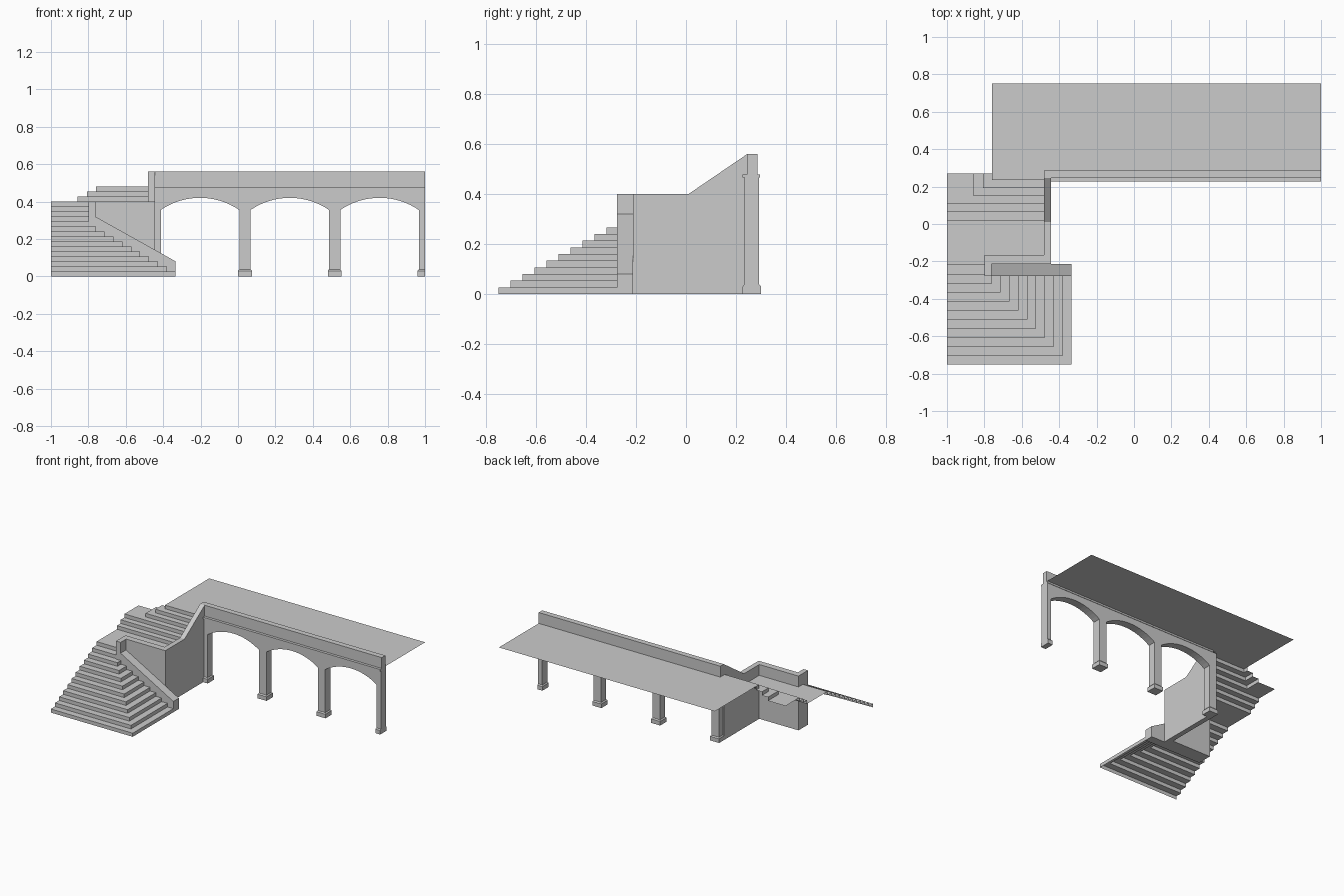
import bpy, bmesh, math

if "Cube" in bpy.data.objects:
    bpy.data.objects.remove(bpy.data.objects["Cube"])


def mesh_obj(name, verts, faces, closed=True):
    me = bpy.data.meshes.new(name)
    me.from_pydata(verts, [], faces)
    bm = bmesh.new()
    bm.from_mesh(me)
    bmesh.ops.remove_doubles(bm, verts=bm.verts, dist=1e-5)
    if closed:
        bmesh.ops.recalc_face_normals(bm, faces=bm.faces)
    bm.to_mesh(me)
    bm.free()
    ob = bpy.data.objects.new(name, me)
    bpy.context.collection.objects.link(ob)
    return ob


def prism(name, pts, axis, a, b):
    """Extrude a 2D profile: (y,z) along x, or (x,z) along y."""
    place = (lambda p, t: (t, p[0], p[1])) if axis == 'x' else (lambda p, t: (p[0], t, p[1]))
    n = len(pts)
    verts = [place(p, a) for p in pts] + [place(p, b) for p in pts]
    faces = [tuple(range(n)), tuple(range(2 * n - 1, n - 1, -1))]
    faces += [(i, i + n, (i + 1) % n + n, (i + 1) % n) for i in range(n)]
    return mesh_obj(name, verts, faces)


def box(name, x0, x1, y0, y1, z0, z1):
    return prism(name, [(x0, z0), (x1, z0), (x1, z1), (x0, z1)], 'y', y0, y1)


def stairs(name, lines, z0, flip):
    """Open sheet: riser under each plan line, tread up to the next line."""
    verts, faces = [], []

    def quad(*q):
        k = len(verts)
        verts.extend(q[::-1] if flip else q)
        faces.append((k, k + 1, k + 2, k + 3))

    for i, line in enumerate(lines):
        lo, hi = z0 + i * H, z0 + (i + 1) * H
        for j in range(len(line) - 1):
            p, q = line[j], line[j + 1]
            if not (p[0] == q[0] == -1):
                quad((*p, lo), (*q, lo), (*q, hi), (*p, hi))
            if i + 1 < len(lines):
                r, s = lines[i + 1][j], lines[i + 1][j + 1]
                if p != q:
                    quad((*p, hi), (*q, hi), (*s, hi), (*r, hi))
    return mesh_obj(name, verts, faces, False)


H = 0.16 / 6      # riser height
S = 0.0475        # tread depth
DECK = 0.48
LAND = 0.32

# Lower corner stairs, wrapping front and right
lower = []
for i in range(11):
    y, x = -0.75 + 0.048 * i, -0.333 - S * i
    lower.append([(-1, y), (x, y), (x, max(y, -0.277))])
lower[-1] = [(-1, -0.27), (-0.80, -0.27), (-0.80, -0.218)]
lower.append([(-1, -0.218), (-0.80, -0.218), (-0.80, -0.218)])
stairs("lower_stairs", lower, 0, False)

# Landing
mesh_obj("landing", [(-1, -0.218, LAND), (-0.8, -0.218, LAND), (-0.8, -0.213, LAND),
                     (-0.48, -0.213, LAND), (-0.48, 0.02, LAND), (-1, 0.02, LAND)],
         [(0, 1, 2, 3, 4, 5)], False)

# Upper stairs, the last three wrapping to the left
B = 0.27
upper = [[(-0.48, y), (-1, y), (-1, y)] for y in (0.02, 0.063)]
upper.append([(-0.48, 0.106), (-1, 0.106), (-1, B)])
upper += [[(-0.48, y), (x, y), (x, B)]
          for x, y in ((-0.857, 0.149), (-0.808, 0.192), (-0.76, 0.235))]
# the second tread needs its end line collapsed to the straight front edge
tread_end = [(-0.48, 0.106), (-1, 0.106), (-1, 0.106)]
stairs("upper_stairs_straight", upper[:2] + [tread_end], LAND, True)
stairs("upper_stairs_corner", upper[2:], LAND + 2 * H, True)

# Deck sheet
mesh_obj("deck", [(-0.76, 0.235, DECK), (1, 0.235, DECK), (1, 0.75, DECK), (-0.76, 0.75, DECK)],
         [(0, 1, 2, 3)], False)

# Stair side wall, landing wall, corner post and sloping kerb
prism("side_wall", [(-0.213, 0), (0.245, 0), (0.245, 0.56), (0.01, 0.40), (-0.213, 0.40)],
      'x', -0.48, -0.443)
box("landing_wall", -0.80, -0.48, -0.213, -0.167, 0, 0.40)
box("corner_post", -0.80, -0.763, -0.277, -0.213, 0, 0.40)
prism("sloping_kerb", [(-0.763, 0), (-0.333, 0), (-0.333, 0.08), (-0.763, LAND)],
      'y', -0.277, -0.213)

# Arcade: piers and three segmental arches in one profile
SPRING, RISE, HALF = 0.355, 0.065, 0.21
R = (HALF ** 2 + RISE ** 2) / (2 * RISE)
A = math.asin(HALF / R)
profile = [(-0.473, 0.467), (-0.473, 0)]
for k in range(3):
    c = -0.203 + 0.48 * k
    profile.append((c - HALF, 0))
    for s in range(17):
        t = -A + 2 * A * s / 16
        profile.append((c + R * math.sin(t), SPRING + RISE - R + R * math.cos(t)))
    profile.append((c + HALF, 0))
profile += [(1, 0), (1, 0.467)]
prism("arcade", profile, 'y', 0.234, 0.293)

# Pier bases with a tapered top
for k in range(4):
    x0 = -0.473 + 0.48 * k
    x1 = min(x0 + 0.06, 1)
    g = 0.007
    o = min(x1 + g, 1)
    if k == 3:
        x1 = 1
    rings = [(x0 - g, o, 0.227, 0.300, 0), (x0 - g, o, 0.227, 0.300, 0.03),
             (x0, x1, 0.234, 0.293, 0.038)]
    vs = [v for a, b, c, d, z in rings for v in ((a, c, z), (b, c, z), (b, d, z), (a, d, z))]
    fs = [(3, 2, 1, 0), (8, 9, 10, 11)]
    fs += [(r + j, r + (j + 1) % 4, r + 4 + (j + 1) % 4, r + 4 + j) for r in (0, 4) for j in range(4)]
    mesh_obj("pier_base", vs, fs)

# Cornice and parapet
box("cornice", -0.443, 1, 0.227, 0.296, 0.466, 0.479)
box("parapet", -0.48, 1, 0.245, 0.286, 0.479, 0.56)
